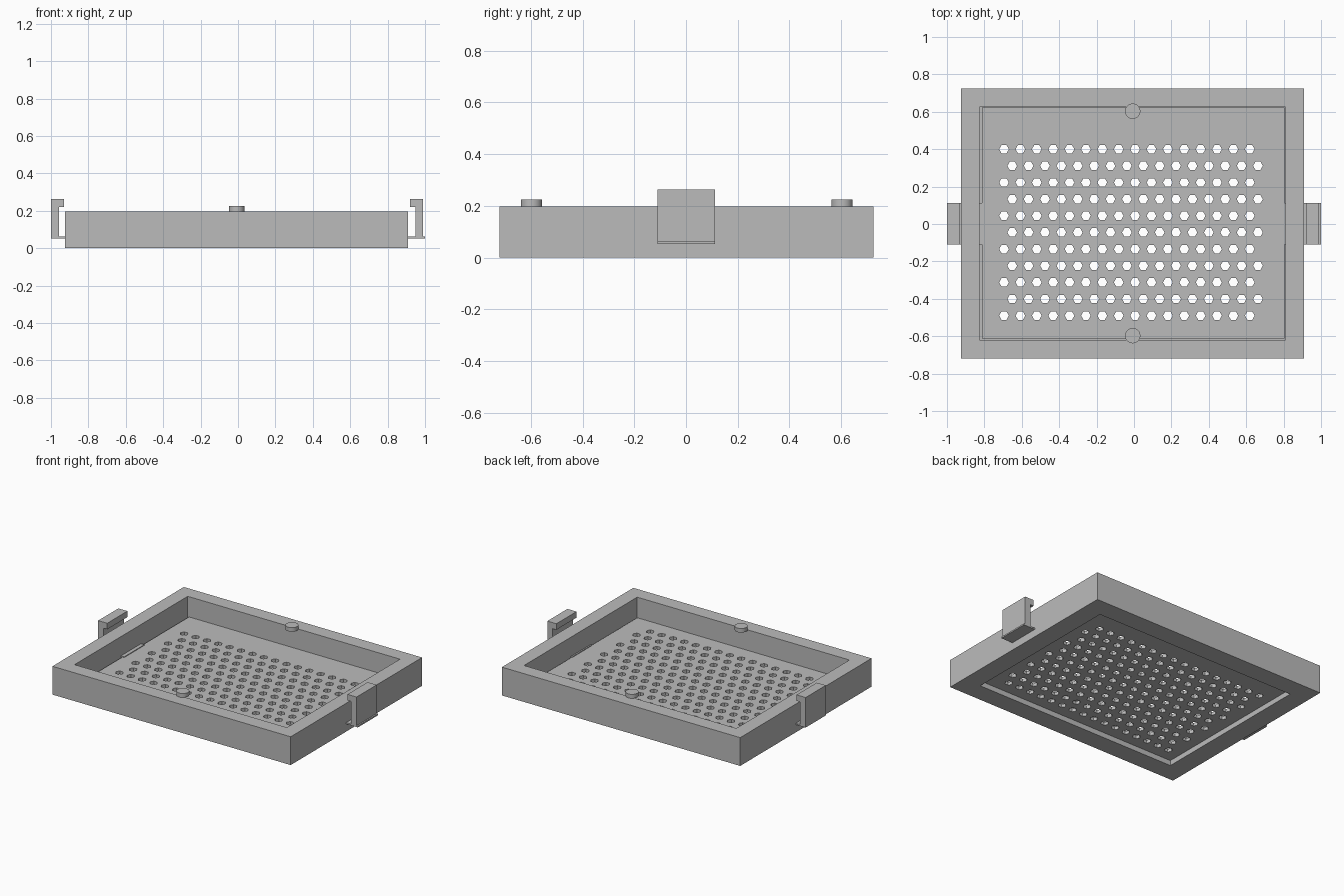
import bpy, bmesh, math
from mathutils import Matrix, Vector

cube = bpy.data.objects.get("Cube")
if cube:
    bpy.data.objects.remove(cube, do_unlink=True)

grey = bpy.data.materials.new("light grey")
grey.use_nodes = True
colour = (0.5, 0.5, 0.5, 1)
grey.diffuse_color = colour
grey.node_tree.nodes["Principled BSDF"].inputs["Base Color"].default_value = colour


def finish(name, bm):
    bmesh.ops.recalc_face_normals(bm, faces=bm.faces[:])
    mesh = bpy.data.meshes.new(name)
    bm.to_mesh(mesh)
    bm.free()
    mesh.materials.append(grey)
    obj = bpy.data.objects.new(name, mesh)
    bpy.context.collection.objects.link(obj)
    return obj


def add_box(bm, low, high):
    low, high = Vector(low), Vector(high)
    bmesh.ops.create_cube(bm, size=1, matrix=Matrix.Translation((low + high) / 2)
                          @ Matrix.Diagonal((*(high - low), 1)))


def add_prism(bm, sides, radius, centre, depth):
    bmesh.ops.create_cone(bm, cap_ends=True, segments=sides, radius1=radius,
                          radius2=radius, depth=depth,
                          matrix=Matrix.Translation(centre))


LEFT, RIGHT, FRONT, BACK = -0.925, 0.91, -0.72, 0.725
LEDGE = 0.036

# Frame: rectangular rings (inset, height) bridged into a closed tray rim with a ledge
bm = bmesh.new()
rings = []
for inset, z in [(0, 0), (0, 0.197), (0.1, 0.197), (0.1, LEDGE), (0.135, LEDGE), (0.135, 0)]:
    corners = [(LEFT + inset, FRONT + inset), (RIGHT - inset, FRONT + inset),
               (RIGHT - inset, BACK - inset), (LEFT + inset, BACK - inset)]
    rings.append([bm.verts.new((x, y, z)) for x, y in corners])
for i, ring in enumerate(rings):
    other = rings[(i + 1) % len(rings)]
    for k in range(4):
        n = (k + 1) % 4
        bm.faces.new((ring[k], ring[n], other[n], other[k]))
finish("frame", bm)

# Perforated plate resting on the ledge with a small gap all round
bm = bmesh.new()
add_box(bm, (-0.813, -0.613, LEDGE), (0.804, 0.622, 0.058))
plate = finish("perforated_plate", bm)

# Staggered rows of hexagonal holes
bm = bmesh.new()
for row in range(11):
    for col in range(16):
        x = -0.695 + col * 0.0876 + (row % 2) * 0.0438
        add_prism(bm, 6, 0.026, (x, 0.4 - row * 0.089, 0.05), 0.1)
bmesh.ops.rotate(bm, verts=bm.verts[:], cent=(0, 0, 0), matrix=Matrix.Identity(3))
for start in range(0, len(bm.verts), 12):
    bm.verts.ensure_lookup_table()
    group = bm.verts[start:start + 12]
    middle = sum((v.co for v in group), Vector()) / 12
    bmesh.ops.rotate(bm, verts=group, cent=middle,
                     matrix=Matrix.Rotation(math.pi / 6, 3, 'Z'))
cutter = finish("hole_cutter", bm)
cutter.hide_render = True
cut = plate.modifiers.new("holes", 'BOOLEAN')
cut.object = cutter
cut.solver = 'EXACT'
bpy.context.view_layer.objects.active = plate
bpy.ops.object.modifier_apply(modifier=cut.name)
bpy.data.objects.remove(cutter, do_unlink=True)

# Hooked clips on both ends, each with a thin arm running to the plate
for name, sign, outer, arm_end in [("right_clip", -1, 1.0, 1.0), ("left_clip", 1, 0.99, 1.0)]:
    bm = bmesh.new()
    for a, b, low, high in [(0.8, arm_end, 0.053, 0.063),
                            (outer - 0.042, outer, 0.063, 0.262),
                            (outer - 0.07, outer - 0.042, 0.22, 0.262)]:
        x1, x2 = sorted((sign * a, sign * b))
        add_box(bm, (x1, -0.11, low), (x2, 0.112, high))
    finish(name, bm)

# Round pegs on the front and back rims
for name, y in [("front_peg", -0.597), ("back_peg", 0.603)]:
    bm = bmesh.new()
    add_prism(bm, 32, 0.041, (-0.007, y, 0.211), 0.028)
    peg = finish(name, bm)
    bpy.ops.object.select_all(action='DESELECT')
    peg.select_set(True)
    bpy.context.view_layer.objects.active = peg
    bpy.ops.object.shade_smooth_by_angle()
